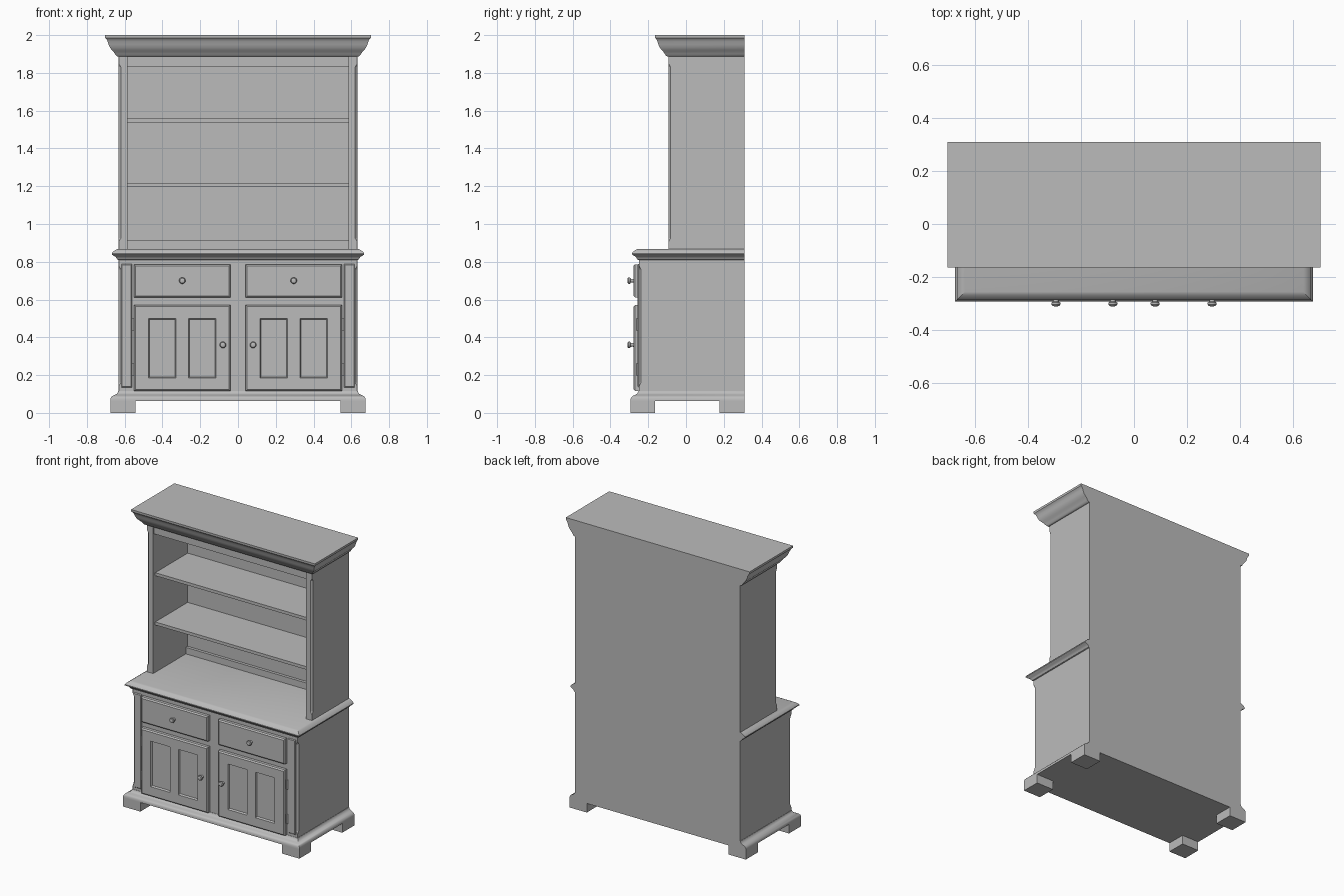
import bpy, bmesh, math
from mathutils import Matrix, Vector

cube = bpy.data.objects.get("Cube")
if cube:
    bpy.data.objects.remove(cube, do_unlink=True)

grey = bpy.data.materials.new("plain grey")
grey.use_nodes = True
COLOR = (0.5, 0.5, 0.5, 1)
grey.diffuse_color = COLOR
grey.node_tree.nodes["Principled BSDF"].inputs["Base Color"].default_value = COLOR

BACK = 0.31
SIDES = (("left", 1), ("right", -1))


def finish(bm, name, smooth=False):
    bmesh.ops.recalc_face_normals(bm, faces=bm.faces)
    mesh = bpy.data.meshes.new(name)
    bm.to_mesh(mesh)
    bm.free()
    mesh.materials.append(grey)
    obj = bpy.data.objects.new(name, mesh)
    bpy.context.collection.objects.link(obj)
    if smooth:
        bpy.ops.object.select_all(action="DESELECT")
        obj.select_set(True)
        bpy.context.view_layer.objects.active = obj
        bpy.ops.object.shade_smooth_by_angle(angle=math.radians(32))
    return obj


def loft(name, rings, smooth=False):
    """Join equal rings of points and cap both ends."""
    bm = bmesh.new()
    loops = [[bm.verts.new(p) for p in ring] for ring in rings]
    for a, b in zip(loops, loops[1:]):
        for i in range(len(a)):
            j = (i + 1) % len(a)
            bm.faces.new((a[i], a[j], b[j], b[i]))
    bm.faces.new(loops[0])
    bm.faces.new(loops[-1])
    return finish(bm, name, smooth)


def box(name, x0, x1, y0, y1, z0, z1):
    outline = ((x0, y0), (x1, y0), (x1, y1), (x0, y1))
    return loft(name, [[(x, y, z) for x, y in outline] for z in (z0, z1)])


def moulding(name, half, front, profile):
    """Sweep an (offset, height) profile round the sides and front."""
    rings = []
    for o, z in profile:
        x, y = half + o, front - o
        rings.append([(-x, BACK, z), (-x, y, z), (x, y, z), (x, BACK, z)])
    return loft(name, rings, True)


def chamfered(name, x0, x1, front, z0, z1, cuts, size=0.012, run=0.02):
    """Upright block whose front corners (left, right flags) have stopped chamfers."""
    rings = []
    for z, c in ((z0, 0.0005), (z0 + 0.04, 0.0005), (z0 + 0.04 + run, size),
                 (z1 - 0.04 - run, size), (z1 - 0.04, 0.0005), (z1, 0.0005)):
        a, b = c * cuts[0] + 0.0002, c * cuts[1] + 0.0002
        rings.append([(x0, BACK, z), (x0, front + a, z), (x0 + a, front, z),
                      (x1 - b, front, z), (x1, front + b, z), (x1, BACK, z)])
    return loft(name, rings)


def raised_front(name, xs, zs, front, back, edge=0.008, panels=()):
    """Bevelled front plate with optional sunken panels, given as grid cells."""
    bm = bmesh.new()
    grid = [[bm.verts.new((x, front, z)) for x in xs] for z in zs]
    sunk = []
    for r in range(len(zs) - 1):
        for c in range(len(xs) - 1):
            f = bm.faces.new((grid[r][c], grid[r][c + 1], grid[r + 1][c + 1], grid[r + 1][c]))
            if (c, r) in panels:
                sunk.append(f)
    rim = [e for e in bm.edges if e.is_boundary]
    for grow, y in ((edge, front + edge), (0, back)):
        geom = bmesh.ops.extrude_edge_only(bm, edges=rim)["geom"]
        for v in (g for g in geom if isinstance(g, bmesh.types.BMVert)):
            for axis, ends in ((0, xs), (2, zs)):
                if abs(v.co[axis] - ends[0]) < 1e-5:
                    v.co[axis] -= grow
                elif abs(v.co[axis] - ends[-1]) < 1e-5:
                    v.co[axis] += grow
            v.co.y = y
        rim = [g for g in geom if isinstance(g, bmesh.types.BMEdge)]
    bmesh.ops.recalc_face_normals(bm, faces=bm.faces)
    for f in sunk:
        bmesh.ops.inset_individual(bm, faces=[f], thickness=0.008, depth=-0.012)
    return finish(bm, name)


def knob(name, x, z):
    rings = []
    for r, y in ((0.011, -0.272), (0.009, -0.286), (0.011, -0.293), (0.017, -0.297),
                 (0.017, -0.304), (0.013, -0.309), (0.006, -0.311)):
        rings.append([(x + r * math.cos(t), y, z + r * math.sin(t))
                      for t in (math.tau * i / 20 for i in range(20))])
    return loft(name, rings, True)


def hinge(name, x, z):
    bm = bmesh.new()
    place = Matrix.Translation(Vector((x, -0.256, z)))
    bmesh.ops.create_cone(bm, cap_ends=True, segments=12, radius1=0.006,
                          radius2=0.006, depth=0.065, matrix=place)
    return finish(bm, name, True)


# Base: plinth moulding and four block feet
moulding("base_moulding", 0.632, -0.25,
         [(0.043, 0.063), (0.043, 0.075), (0.039, 0.083), (0.032, 0.09), (0.02, 0.095),
          (0.01, 0.101), (0.004, 0.109), (0.002, 0.116)])
for side, s in SIDES:
    x0, x1 = sorted((s * 0.543, s * 0.675))
    box(f"front_foot_{side}", x0, x1, -0.293, -0.163, 0, 0.064)
    box(f"back_foot_{side}", x0, x1, 0.177, BACK, 0, 0.064)

# Lower cabinet and worktop
chamfered("lower_cabinet", -0.632, 0.632, -0.25, 0.1, 0.82, (1, 1))
moulding("worktop", 0.632, -0.25,
         [(0.002, 0.81), (0.008, 0.813), (0.012, 0.82), (0.018, 0.828), (0.03, 0.834),
          (0.036, 0.839), (0.036, 0.845), (0.03, 0.853), (0.018, 0.862), (0.006, 0.868)])

# Drawers, doors, corner plates, knobs and hinges, mirrored
for side, s in SIDES:
    def span(*xs):
        return sorted(s * x for x in xs)

    raised_front(f"drawer_{side}", span(0.048, 0.542), (0.619, 0.778), -0.278, -0.249)
    raised_front(f"door_{side}", span(0.048, 0.117, 0.262, 0.328, 0.474, 0.542),
                 (0.124, 0.185, 0.5, 0.563), -0.278, -0.249,
                 panels=((1, 1), (3, 1)))
    raised_front(f"corner_plate_{side}", span(0.567, 0.613), (0.139, 0.784),
                 -0.256, -0.249, 0.005)
    knob(f"drawer_knob_{side}", s * 0.295, 0.7)
    knob(f"door_knob_{side}", s * 0.08, 0.36)
    for level, z in (("upper", 0.468), ("lower", 0.23)):
        hinge(f"{level}_hinge_{side}", s * 0.556, z)

# Upper rack: sides, back, rails and shelves
for side, s in SIDES:
    x0, x1 = sorted((s * 0.585, s * 0.632))
    chamfered(f"rack_side_{side}", x0, x1, -0.093, 0.866, 1.89, (s < 0, s > 0))
box("back_panel", -0.6, 0.6, 0.285, BACK, 0.86, 1.95)
box("bottom_back_rail", -0.586, 0.586, 0.265, 0.29, 0.866, 0.913)
box("top_front_rail", -0.586, 0.586, -0.085, -0.06, 1.833, 1.9)
for level, z in (("lower", 1.196), ("upper", 1.537)):
    box(f"{level}_shelf", -0.586, 0.586, -0.07, 0.29, z, z + 0.021)

# Cornice
moulding("cornice", 0.632, -0.093,
         [(0.003, 1.886), (0.012, 1.89), (0.019, 1.9), (0.026, 1.911), (0.036, 1.921),
          (0.046, 1.934), (0.053, 1.95), (0.058, 1.966), (0.064, 1.978),
          (0.071, 1.985), (0.072, 2.0)])
